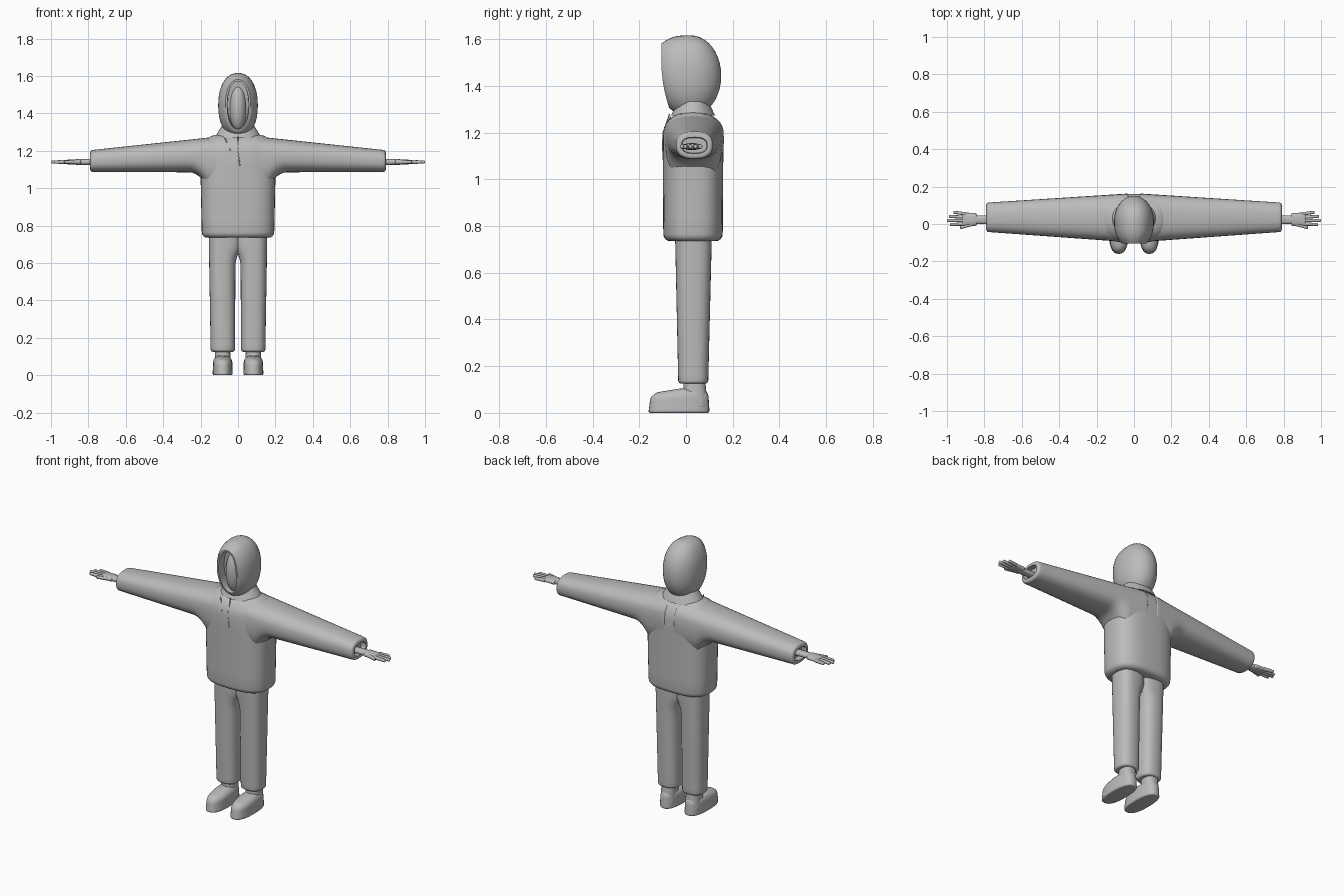
import bpy, bmesh
from math import sin, cos, pi, tau, copysign, radians
from mathutils import Vector

default_cube = bpy.data.objects.get("Cube")
if default_cube:
    bpy.data.objects.remove(default_cube, do_unlink=True)

colour = (.5, .5, .5, 1)
grey = bpy.data.materials.new("plain grey")
grey.use_nodes = True
grey.diffuse_color = colour
grey.node_tree.nodes["Principled BSDF"].inputs["Base Color"].default_value = colour


def finish(obj, name, mirrored=False):
    """Name, colour and smooth a part, mirroring it when it comes in pairs."""
    obj.name = name
    obj.data.materials.append(grey)
    bpy.ops.object.select_all(action='DESELECT')
    obj.select_set(True)
    bpy.context.view_layer.objects.active = obj
    bpy.ops.object.shade_smooth_by_angle(angle=radians(50))
    if mirrored:
        obj.modifiers.new("mirror", 'MIRROR')


def rounded_ring(axis, centre, half, power, sides):
    """Closed rounded-box outline lying across the given axis."""
    across = [index for index in range(len(centre)) if index != axis]
    ring = []
    for step in range(sides):
        angle = tau * step / sides
        point = Vector(centre)
        for index, size, wave in zip(across, half, (cos(angle), sin(angle))):
            point[index] += size * copysign(abs(wave) ** (2 / power), wave)
        ring.append(point)
    return ring


def skin(name, rings, mirrored=False, bend=None, hollow=None):
    """Join rings into a closed surface, optionally sinking its last cap."""
    bm = bmesh.new()
    loops = [[bm.verts.new(bend(p) if bend else p) for p in ring] for ring in rings]
    for near, far in zip(loops, loops[1:]):
        for i in range(len(near)):
            bm.faces.new((near[i - 1], near[i], far[i], far[i - 1]))
    bm.faces.new(loops[0])
    cap = bm.faces.new(loops[-1])
    bmesh.ops.recalc_face_normals(bm, faces=bm.faces)
    if hollow:
        rim, depth = hollow
        bmesh.ops.inset_region(bm, faces=[cap], thickness=rim, use_even_offset=True)
        bmesh.ops.inset_region(bm, faces=[cap], thickness=rim / 4, depth=-depth)
    mesh = bpy.data.meshes.new(name)
    bm.to_mesh(mesh)
    bm.free()
    obj = bpy.data.objects.new(name, mesh)
    bpy.context.collection.objects.link(obj)
    finish(obj, name, mirrored)


def tube(name, axis, start, end, start_half, end_half, start_soft=.01, end_soft=.01,
         power=2.5, sides=32, steps=6, **options):
    """Tapered tube with rounded rims at both ends."""
    start, end = Vector(start), Vector(end)
    start_half, end_half = Vector(start_half), Vector(end_half)
    length = (end - start).length
    arc = [pi / 2 * i / 4 for i in range(5)]
    rows = [(start_soft / length * (1 - cos(a)), start_soft * (1 - sin(a))) for a in arc]
    first, last = start_soft / length, 1 - end_soft / length
    rows += [(first + (last - first) * i / steps, 0) for i in range(1, steps)]
    rows += [(1 - end_soft / length * (1 - cos(a)), end_soft * (1 - sin(a))) for a in reversed(arc)]
    rings = []
    for t, shrink in rows:
        half = start_half.lerp(end_half, t) - Vector((shrink, shrink))
        rings.append(rounded_ring(axis, start.lerp(end, t), half, power, sides))
    skin(name, rings, **options)


def cord(name, points):
    """Thin raised seam."""
    curve = bpy.data.curves.new(name, 'CURVE')
    curve.dimensions = '3D'
    curve.bevel_depth = .003
    curve.bevel_resolution = 1
    curve.materials.append(grey)
    spline = curve.splines.new('POLY')
    spline.points.add(len(points) - 1)
    for target, point in zip(spline.points, points):
        target.co = (*point, 1)
    bpy.context.collection.objects.link(bpy.data.objects.new(name, curve))


def clamp(value):
    return max(0, min(1, value))


X, Y, Z = range(3)

# Jacket body: tucked hem and broad round shoulders
tube("jacket_body", Z, (0, .03, .735), (0, .03, 1.287), (.193, .127), (.205, .131),
     start_soft=.03, end_soft=.1, power=2.8, sides=40)


# Sleeves: straight taper whose underside flows into the body
def armpit(point):
    flare = clamp((.26 - point.x) / .1) ** 2
    under = clamp((1.2 - point.z) / .1)
    return point - Vector((0, 0, .08 * flare * under))


tube("sleeves", X, (.03, .033, 1.184), (.79, .036, 1.145), (.13, .1), (.078, .058),
     end_soft=.013, steps=36, mirrored=True, bend=armpit, hollow=(.01, .03))

# Collar lying on the shoulders
bpy.ops.mesh.primitive_cone_add(vertices=40, radius1=.124, radius2=.088, depth=.06, location=(0, .03, 1.302))
collar = bpy.context.object
collar.scale.y = .76
finish(collar, "collar")


# Hood: round back, narrowing toward the face opening, chin drawn back
def chin(point):
    drop = clamp((1.5 - point.z) / .2)
    front = clamp((.05 - point.y) / .15)
    return point + Vector((0, .035 * drop ** 2 * front, 0))


middle, back_reach, front_reach = .02, .131, .125
profile = []
for i in range(1, 11):
    angle = pi / 2 * i / 10
    profile.append((middle + back_reach * cos(angle), sin(angle), sin(angle)))
for i in range(1, 9):
    t = i / 8
    profile.append((middle - front_reach * t, 1 - .36 * t ** 3, 1 - .2 * t ** 3))
skin("hood", [rounded_ring(Y, (0, y, 1.443), (.106 * wide, .173 * tall), 2.2, 40)
              for y, wide, tall in profile], bend=chin, hollow=(.01, .05))

# Blank face inside the hood
bpy.ops.mesh.primitive_uv_sphere_add(segments=32, ring_count=20, location=(0, -.03, 1.43))
face = bpy.context.object
face.scale = (.046, .056, .122)
finish(face, "face")

# Front seam and folded collar edge
cord("front_seam", [(0, -.07, 1.28), (0, -.098, 1.2), (.01, -.101, 1.12)])
cord("collar_fold", [(-.07, -.066, 1.268), (-.04, -.098, 1.2)])


# Trouser legs: inner sides arch together at the crotch
def crotch(point):
    rise = clamp((point.z - .58) / .1) ** 2
    inner = clamp((.08 - point.x) / .06)
    return point - Vector((.03 * rise * inner, 0, 0))


tube("trouser_legs", Z, (.081, .031, .125), (.085, .032, .77), (.065, .064), (.072, .079),
     start_soft=.013, steps=24, mirrored=True, bend=crotch)


# Shoes: flat sole with a lower, rounded toe, and an ankle
def toe(point):
    forward = clamp((-.02 - point.y) / .13)
    return Vector((point.x, point.y, point.z * (1 - .2 * forward)))


tube("shoes", Z, (.082, -.03, 0), (.082, -.028, .105), (.054, .131), (.05, .122),
     end_soft=.035, mirrored=True, bend=toe)
tube("ankles", Z, (.082, .04, .02), (.082, .036, .15), (.046, .054), (.039, .045), mirrored=True)

# Wrists, palms and fingers
hand_z = 1.14
tube("wrists", X, (.74, .023, hand_z), (.87, .023, hand_z), (.023, .016), (.024, .015),
     sides=16, mirrored=True)
tube("palms", X, (.84, .024, hand_z), (.92, .026, hand_z), (.034, .016), (.036, .012),
     sides=16, mirrored=True)


def finger(name, start_x, start_y, end_x, end_y):
    tube(name, X, (start_x, start_y, hand_z), (end_x, end_y, hand_z), (.009, .011), (.008, .009),
         end_soft=.006, start_soft=.004, power=2.2, sides=10, steps=2, mirrored=True)


finger_names = ("index", "middle", "ring", "little")
finger_tips = (.985, 1, .99, .965)
for order, (label, tip) in enumerate(zip(finger_names, finger_tips)):
    finger(label + "_fingers", .9, .018 * order, tip, .022 * order - .003)
finger("thumbs", .85, .002, .93, -.02)
